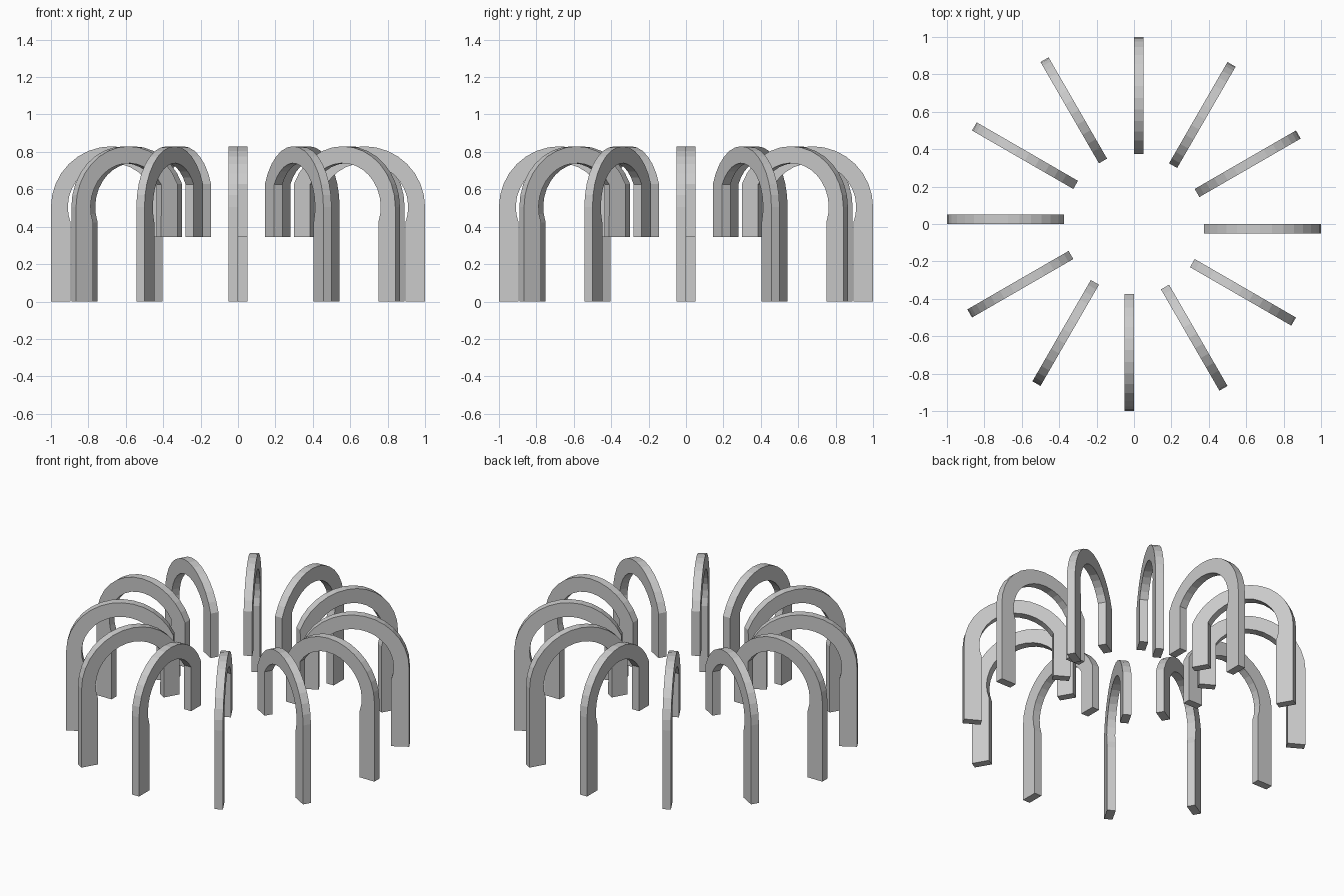
import bpy, bmesh
from math import radians, sin, cos, pi
from mathutils import Matrix

if "Cube" in bpy.data.objects:
    bpy.data.objects.remove(bpy.data.objects["Cube"])

CX, CZ = 0.675, 0.505        # centre of the arch curve
R_OUT, R_IN = 0.325, 0.235
DEPTH = 0.05
COUNT = 12


def arc(radius, start, end, steps):
    """Points on the arch circle between two angles in degrees."""
    return [(CX + radius * cos(radians(start + (end - start) * i / steps)),
             CZ + radius * sin(radians(start + (end - start) * i / steps)))
            for i in range(steps + 1)]


# Profile: tall outer leg, round top, short inner leg
profile = [(0.895, 0), (1.0, 0)]
profile += arc(R_OUT, 0, 157.5, 14)
profile += [(0.375, 0.345), (0.474, 0.345)]
profile += arc(R_IN, 149, -20.6, 15)


def make_arch(name, angle):
    bm = bmesh.new()
    face = bm.faces.new([bm.verts.new((x, 0, z)) for x, z in profile])
    ext = bmesh.ops.extrude_face_region(bm, geom=[face])
    verts = [v for v in ext["geom"] if isinstance(v, bmesh.types.BMVert)]
    bmesh.ops.translate(bm, verts=verts, vec=(0, -DEPTH, 0))
    bmesh.ops.recalc_face_normals(bm, faces=bm.faces)
    bm.transform(Matrix.Rotation(angle, 4, 'Z'))
    mesh = bpy.data.meshes.new(name)
    bm.to_mesh(mesh)
    bm.free()
    obj = bpy.data.objects.new(name, mesh)
    bpy.context.collection.objects.link(obj)


# Ring of radial arches
for i in range(COUNT):
    make_arch(f"arch_rib_{i + 1}", 2 * pi * i / COUNT)
